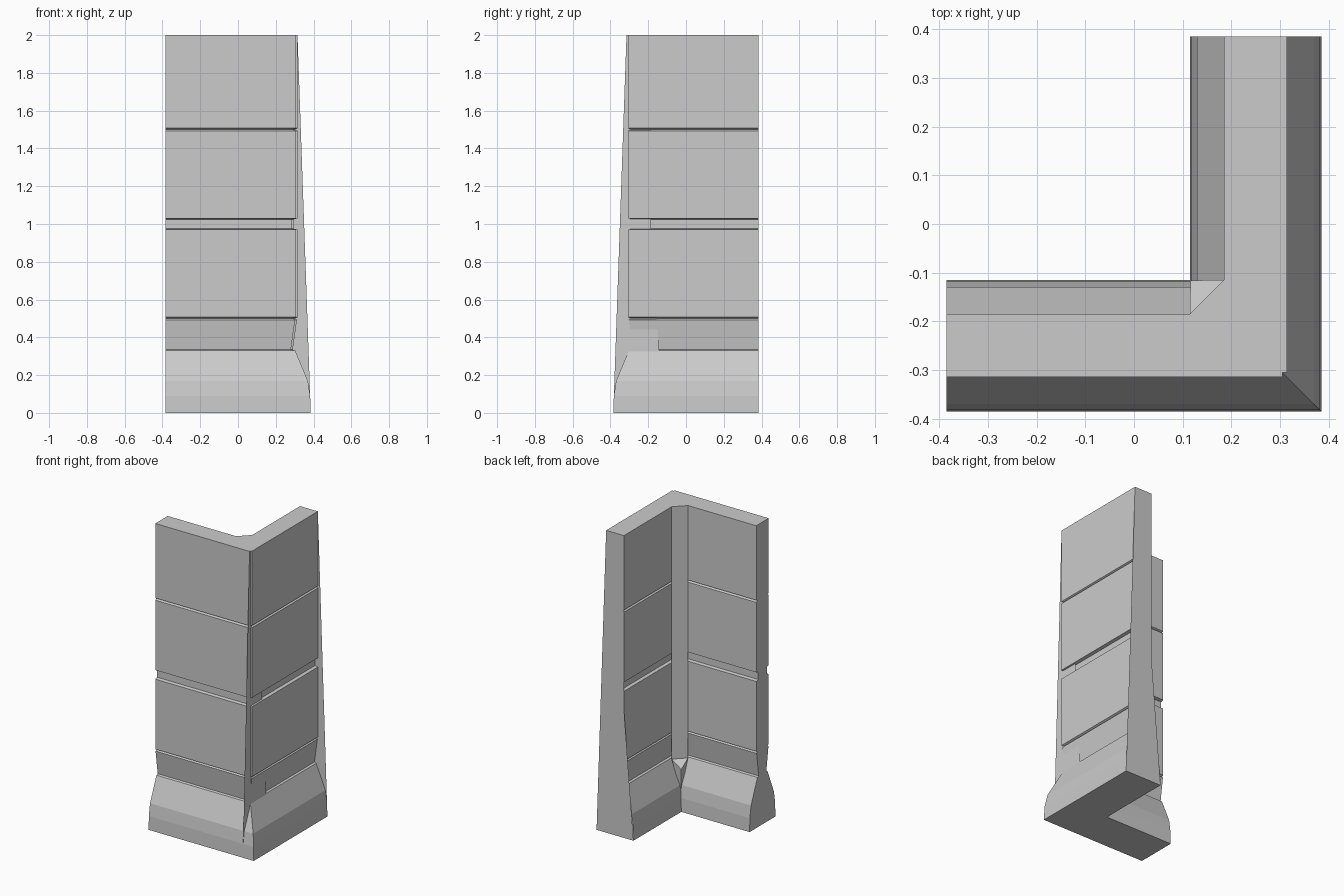
import bpy, bmesh

if "Cube" in bpy.data.objects:
    bpy.data.objects.remove(bpy.data.objects["Cube"])

MID, END = 0.25, 0.385


def make_object(name, bm, fix=True):
    if fix:
        bmesh.ops.remove_doubles(bm, verts=bm.verts, dist=1e-5)
        bmesh.ops.recalc_face_normals(bm, faces=bm.faces)
    mesh = bpy.data.meshes.new(name)
    bm.to_mesh(mesh)
    bm.free()
    obj = bpy.data.objects.new(name, mesh)
    bpy.context.collection.objects.link(obj)
    return obj


def ring(d, z, n):
    """L-shaped outline at half thickness d, outer corner notched by n."""
    o, i = MID + d, MID - d
    return [(o, END, z), (o, -o + n, z), (o - n, -o + n, z), (o - n, -o, z),
            (-END, -o, z), (-END, -i, z), (i, -i, z), (i, END, z)]


# Wall: skirt, undercut and panels, as (half thickness, height, corner notch)
N = 0.01
profile = [(0.135, 0, 0), (0.132, 0.09, 0), (0.12, 0.17, 0), (0.053, 0.33, 0),
           (0.04, 0.335, N), (0.062, 0.493, N), (0.052, 0.5, N), (0.065, 0.507, N),
           (0.065, 0.97, N), (0.045, 0.975, N), (0.045, 1.025, N), (0.065, 1.03, N),
           (0.065, 1.493, N), (0.052, 1.5, N), (0.065, 1.507, N), (0.065, 2, N)]
bm = bmesh.new()
rings = [[bm.verts.new(p) for p in ring(*row)] for row in profile]
for a, b in zip(rings, rings[1:]):
    for k in range(7):                      # the +y end is closed by the end cap
        bm.faces.new((a[k], a[k + 1], b[k + 1], b[k]))
bmesh.ops.remove_doubles(bm, verts=rings[0], dist=1e-5)
bm.faces.new(rings[-1])
bm.faces.new([bm.verts.new(p) for i, p in enumerate(ring(0.135, 0, 0)) if i not in (2, 3)])
make_object("corner_wall", bm)

# Tapered end caps: wide flat plates closing the arms
cap = [(0.135, 0), (0.065, 2), (-0.065, 2), (-0.065, 0.85), (-0.135, 0)]


def plate(name, points, flip=False):
    bm = bmesh.new()
    face = bm.faces.new([bm.verts.new(p) for p in points])
    if flip:
        face.normal_flip()
    make_object(name, bm, fix=False)


plate("end_cap", [(MID + d, END, z) for d, z in cap], flip=True)
plate("corner_fin", [(0.305, -MID - d, z) for d, z in cap])

# Inner corner: diagonal column filling the angle
tri = [(0.115, -0.185), (0.185, -0.115), (0.21, -0.21)]
bm = bmesh.new()
low = [bm.verts.new((x, y, 0.33)) for x, y in tri]
top = [bm.verts.new((x, y, 2)) for x, y in tri]
bm.faces.new(low)
bm.faces.new(top)
for k in range(3):
    j = (k + 1) % 3
    bm.faces.new((low[k], low[j], top[j], top[k]))
make_object("inner_column", bm)

# Wedge-shaped foot beneath the column
bm = bmesh.new()
for p in [(0.115, -0.185, 0.33), (0.185, -0.115, 0.33), (0.116, -0.116, 0.28),
          (0.125, -0.125, 0.12), (0.21, -0.21, 0.3)]:
    bm.verts.new(p)
bmesh.ops.convex_hull(bm, input=bm.verts)
make_object("column_foot", bm)
